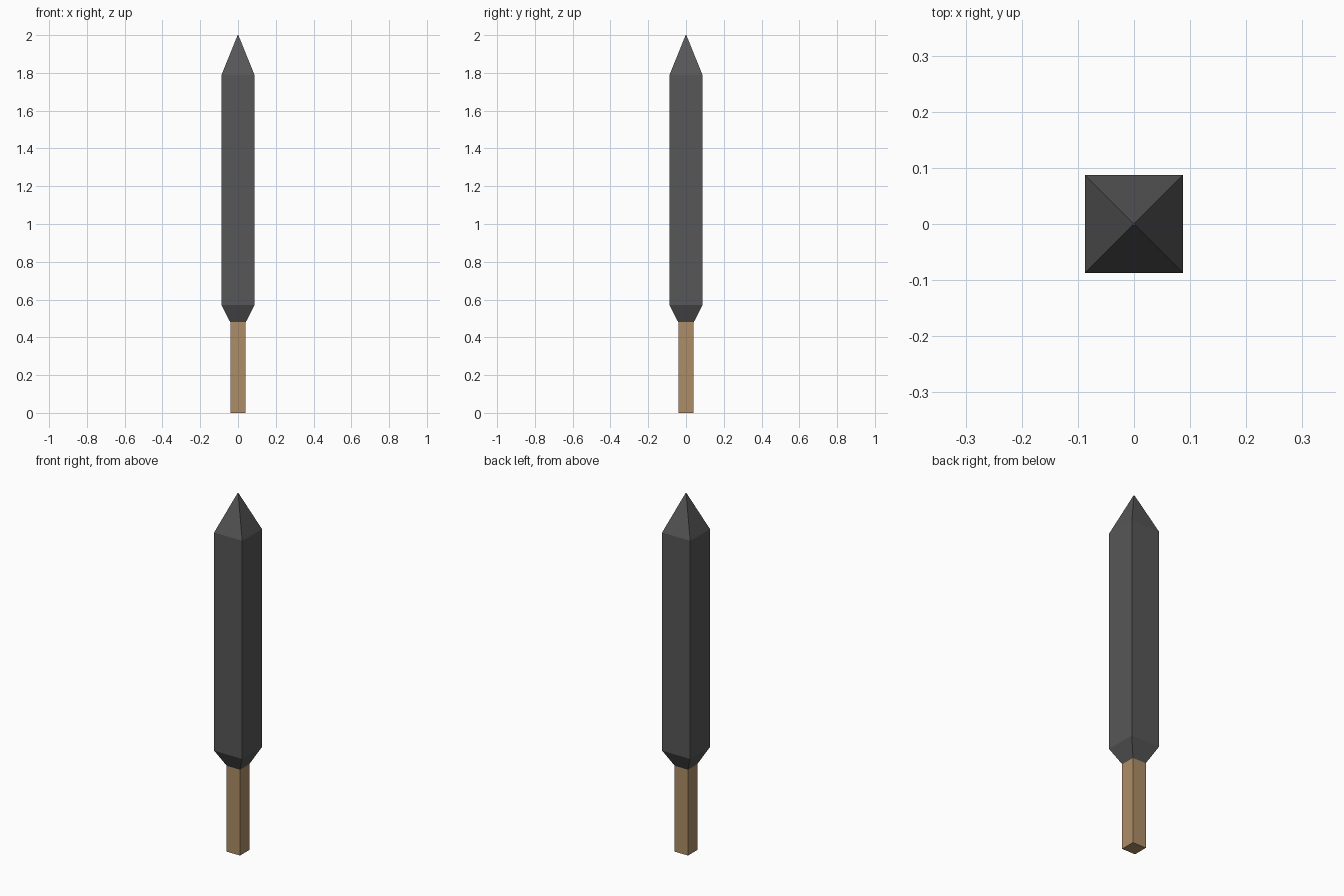
import bpy
import bmesh

cube = bpy.data.objects.get("Cube")
if cube:
    bpy.data.objects.remove(cube, do_unlink=True)


def material(name, rgb):
    mat = bpy.data.materials.new(name)
    mat.use_nodes = True
    color = (*rgb, 1.0)
    mat.diffuse_color = color
    mat.node_tree.nodes["Principled BSDF"].inputs["Base Color"].default_value = color
    return mat


def square_loft(name, profile, mat):
    """Flat-sided solid through square sections given as (half width, height)."""
    bm = bmesh.new()
    corners = ((-1, -1), (1, -1), (1, 1), (-1, 1))
    rings = [[bm.verts.new((x * r, y * r, z)) for x, y in corners] for r, z in profile]
    for low, high in zip(rings, rings[1:]):
        for i in range(4):
            j = (i + 1) % 4
            bm.faces.new((low[i], low[j], high[j], high[i]))
    bm.faces.new(rings[0][::-1])
    bm.faces.new(rings[-1])
    mesh = bpy.data.meshes.new(name)
    bm.to_mesh(mesh)
    bm.free()
    mesh.materials.append(mat)
    obj = bpy.data.objects.new(name, mesh)
    bpy.context.collection.objects.link(obj)
    return obj


charcoal = material("charcoal grey", (0.095, 0.095, 0.095))
wood = material("light brown wood", (0.42, 0.265, 0.135))

# Wooden stick
square_loft("handle", [(0.041, 0), (0.041, 0.48)], wood)

# Dark body with tapered base and pointed tip
square_loft("body", [(0.041, 0.48), (0.087, 0.57), (0.087, 1.79), (0.002, 2.0)], charcoal)
